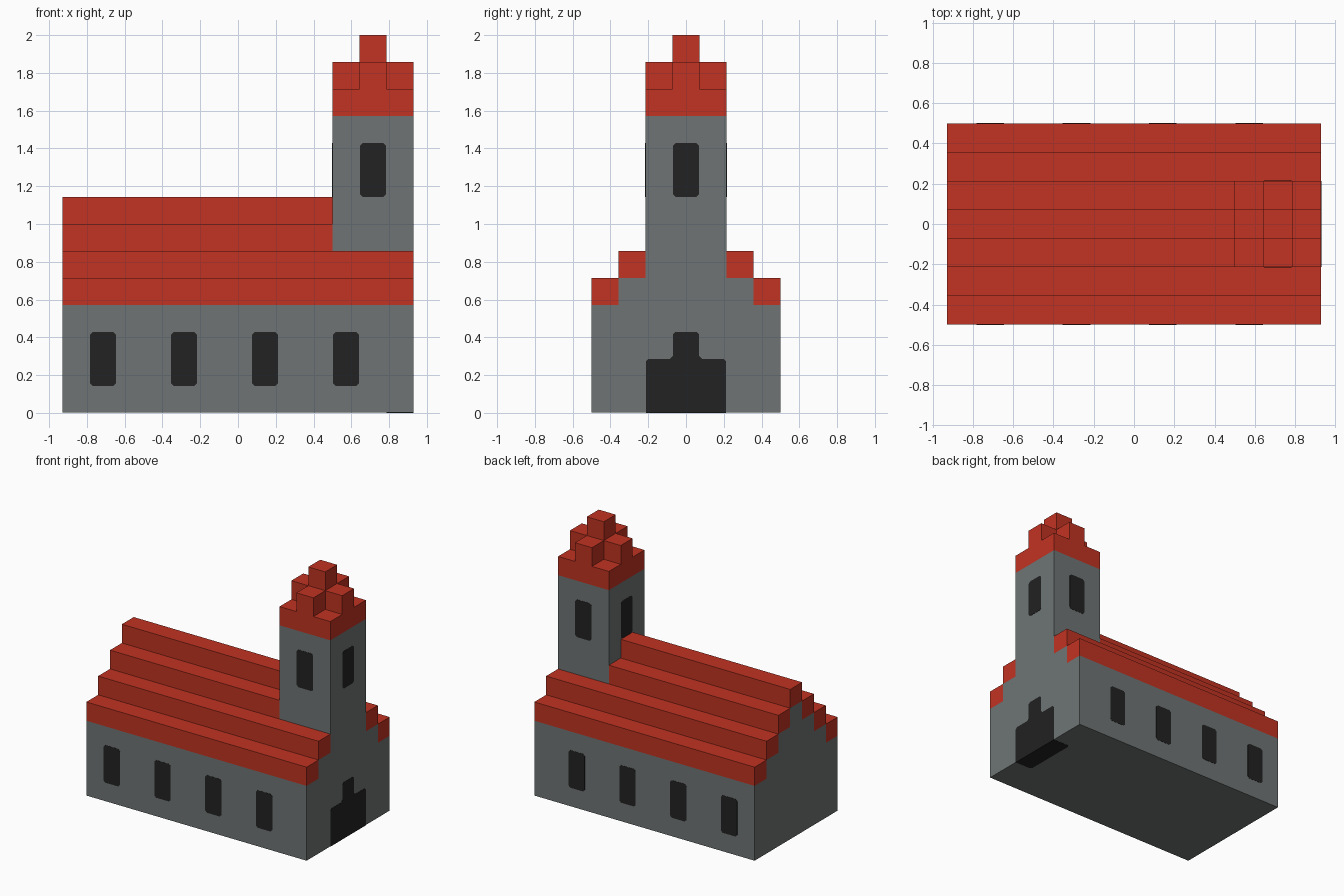
import bpy, bmesh
from mathutils import Vector

cube = bpy.data.objects.get("Cube")
if cube:
    bpy.data.objects.remove(cube, do_unlink=True)

U = 1 / 7        # one block
T = 0.0015       # how far painted plates stand proud
CHIP = 0.1       # clipped corner of openings, in blocks


def srgb(r, g, b):
    lin = [c / 12.92 if c <= 0.04045 else ((c + 0.055) / 1.055) ** 2.4
           for c in (r / 255, g / 255, b / 255)]
    return (*lin, 1)


def material(name, colour):
    m = bpy.data.materials.new(name)
    m.use_nodes = True
    m.diffuse_color = colour
    bsdf = m.node_tree.nodes["Principled BSDF"]
    bsdf.inputs["Base Color"].default_value = colour
    bsdf.inputs["Roughness"].default_value = 0.9
    return m


STONE = material("grey stone", srgb(111, 116, 116))
ROOF = material("red tile", srgb(193, 51, 34))
DARK = material("dark opening", srgb(34, 34, 34))


def prism(name, outline, origin, a, b, depth, mat):
    """Extrude a 2D outline (in axes a, b) along a x b by depth."""
    a, b, origin = Vector(a), Vector(b), Vector(origin)
    bm = bmesh.new()
    face = bm.faces.new([bm.verts.new(origin + a * p + b * q) for p, q in outline])
    ext = bmesh.ops.extrude_face_region(bm, geom=[face])
    moved = [g for g in ext["geom"] if isinstance(g, bmesh.types.BMVert)]
    bmesh.ops.translate(bm, verts=moved, vec=a.cross(b) * depth)
    bmesh.ops.recalc_face_normals(bm, faces=bm.faces)
    me = bpy.data.meshes.new(name)
    bm.to_mesh(me)
    bm.free()
    me.materials.append(mat)
    ob = bpy.data.objects.new(name, me)
    bpy.context.collection.objects.link(ob)
    return ob


def box(name, x, y, z, mat):
    """Box from block ranges."""
    (x0, x1), (y0, y1), (z0, z1) = [[v * U for v in r] for r in (x, y, z)]
    return prism(name, [(x0, y0), (x1, y0), (x1, y1), (x0, y1)],
                 (0, 0, z0), (1, 0, 0), (0, 1, 0), z1 - z0, mat)


def chipped(points):
    """Clip every corner above the base line and scale blocks to units."""
    out = []
    for i, p in enumerate(points):
        p = Vector(p)
        if p.y <= 0:
            out.append(p * U)
            continue
        for q in (points[i - 1], points[(i + 1) % len(points)]):
            out.append((p + (Vector(q) - p).normalized() * CHIP) * U)
    return out


def opening(name, points, normal, distance):
    """Thin dark plate on an upright wall with the given outward normal."""
    n, up = Vector(normal), Vector((0, 0, 1))
    return prism(name, chipped(points), n * (distance * U - T), up.cross(n), up, 2 * T, DARK)


def window(name, across, z, normal, distance):
    w = 0.48
    opening(name, [(across - w, z), (across + w, z), (across + w, z + 2), (across - w, z + 2)],
            normal, distance)


# Nave walls: stepped cross-section run along the whole length
half = [(3.5, 0.01), (3.5, 4), (2.5, 4), (2.5, 5), (1.5, 5), (1.5, 6)]
section = half + [(-y, z) for y, z in reversed(half)]
prism("nave_walls", [(y * U, z * U) for y, z in section],
      (-6.5 * U, 0, 0), (0, 1, 0), (0, 0, 1), 13 * U, STONE)
box("gable_top", (-6.5, 3.5), (-0.5, 0.5), (6, 7), STONE)

# Stepped roof courses, the upper ones stopping at the tower
for side, s in (("front", -1), ("back", 1)):
    for k, z, end in ((3, 4, 6.5), (2, 5, 6.5), (1, 6, 3.5)):
        box(f"{side}_roof_course_{4 - k}", (-6.5, end),
            sorted((s * (k - 0.5), s * (k + 0.5))), (z, z + 1), ROOF)
box("roof_ridge", (-6.5, 3.5), (-0.5, 0.5), (7, 8), ROOF)

# Tower with a stepped cap: slab, cross, pinnacle
box("tower", (3.5, 6.5), (-1.5, 1.5), (6, 11), STONE)
box("tower_cap_slab", (3.5, 6.5), (-1.5, 1.5), (11, 12), ROOF)
arm = [(0.5, 0.5), (0.5, 1.5), (-0.5, 1.5)]
cross = [p for c, s in ((1, 0), (0, 1), (-1, 0), (0, -1))
         for p in [(x * c - y * s, x * s + y * c) for x, y in arm[:2]] +
         [(arm[2][0] * c - arm[2][1] * s, arm[2][0] * s + arm[2][1] * c)]]
prism("tower_cap_cross", [(x * U, y * U) for x, y in cross],
      (5 * U, 0, 12 * U), (1, 0, 0), (0, 1, 0), U, ROOF)
box("tower_pinnacle", (4.5, 5.5), (-0.5, 0.5), (13, 14), ROOF)

# Nave and tower windows on the long sides
for side, s in (("front", -1), ("back", 1)):
    for i in range(4):
        window(f"{side}_window_{i + 1}", -s * (-5 + 3 * i), 1, (0, s, 0), 3.5)
    window(f"tower_{side}_window", -s * 5, 8, (0, s, 0), 1.5)
# Tower windows on the ends
window("tower_left_window", 0, 8, (1, 0, 0), 6.5)
window("tower_right_window", 0, 8, (-1, 0, 0), -3.5 * 1)

# Doorway and its threshold under the floor
opening("doorway", [(-1.49, 0), (1.49, 0), (1.49, 2), (0.49, 2), (0.49, 3),
                    (-0.49, 3), (-0.49, 2), (-1.49, 2)], (1, 0, 0), 6.5)
prism("threshold", chipped([(-1.49, 0), (1.49, 0), (1.49, 1), (-1.49, 1)]),
      (6.5 * U, 0, 0), (0, 1, 0), (-1, 0, 0), 2 * T, DARK)
